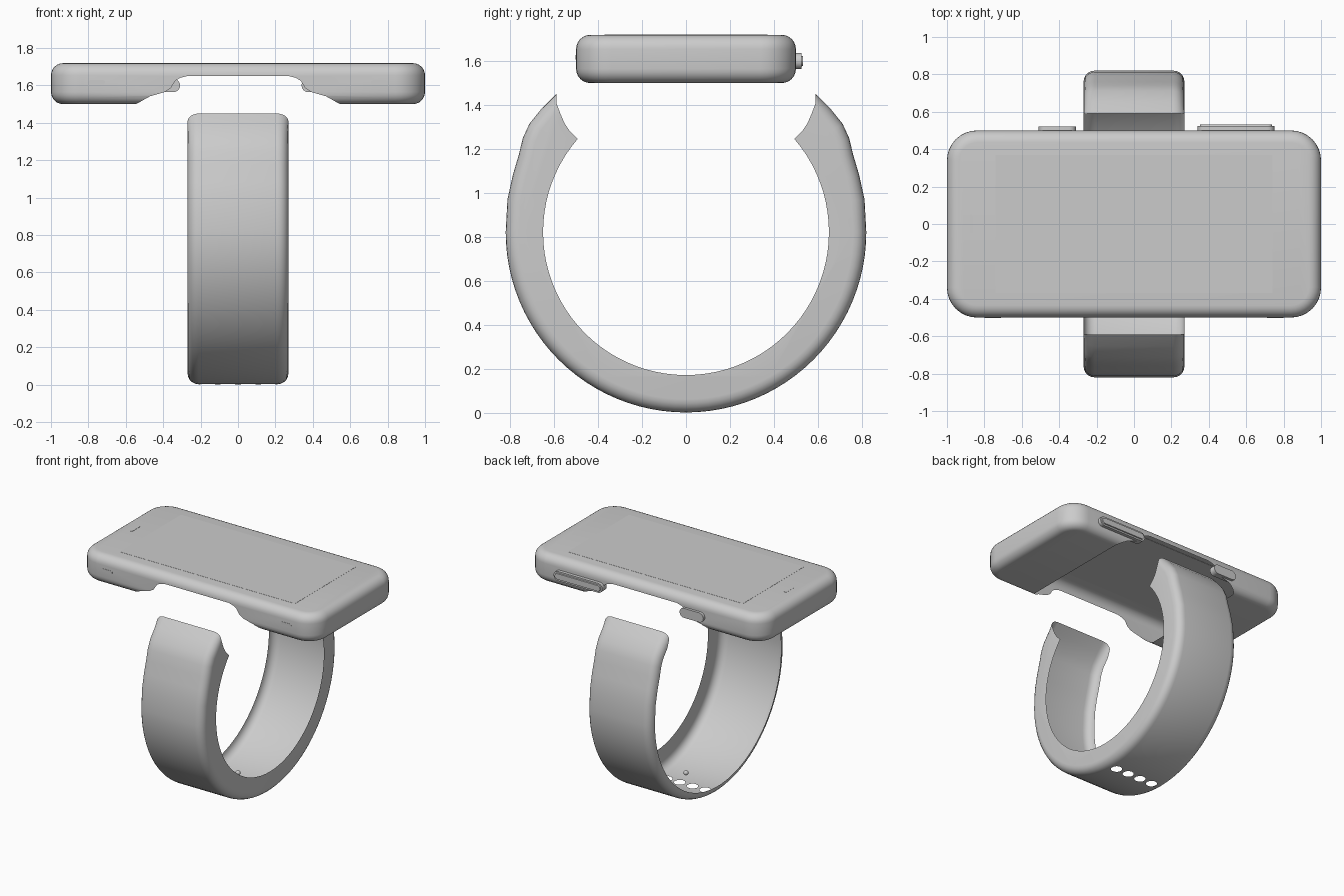
import bpy, bmesh
from math import sin, cos, pi, radians, atan2
from mathutils import Vector

if "Cube" in bpy.data.objects:
    bpy.data.objects.remove(bpy.data.objects["Cube"], do_unlink=True)

grey = bpy.data.materials.new("plain_grey")
grey.use_nodes = True
COLOUR = (0.6, 0.6, 0.6, 1)
grey.diffuse_color = COLOUR
grey.node_tree.nodes["Principled BSDF"].inputs["Base Color"].default_value = COLOUR


def make_object(name, bm):
    bmesh.ops.recalc_face_normals(bm, faces=bm.faces)
    mesh = bpy.data.meshes.new(name)
    bm.to_mesh(mesh)
    bm.free()
    mesh.materials.append(grey)
    obj = bpy.data.objects.new(name, mesh)
    bpy.context.collection.objects.link(obj)
    return obj


def prism(points, offset):
    """Extrude a closed loop of 3D points by an offset vector."""
    bm = bmesh.new()
    face = bm.faces.new([bm.verts.new(p) for p in points])
    new = bmesh.ops.extrude_face_region(bm, geom=[face])["geom"]
    moved = [v for v in new if isinstance(v, bmesh.types.BMVert)]
    bmesh.ops.translate(bm, verts=moved, vec=offset)
    return bm


def rounded_rect(hx, hy, r, steps=8):
    pts = []
    for i, (sx, sy) in enumerate([(1, 1), (-1, 1), (-1, -1), (1, -1)]):
        for k in range(steps + 1):
            a = pi / 2 * (i + k / steps)
            pts.append((sx * (hx - r) + r * cos(a), sy * (hy - r) + r * sin(a)))
    return pts


def smooth(obj, angle=35):
    bpy.ops.object.select_all(action='DESELECT')
    obj.select_set(True)
    bpy.context.view_layer.objects.active = obj
    bpy.ops.object.shade_smooth_by_angle(angle=radians(angle))


def subtract(obj, cutter):
    mod = obj.modifiers.new("cut", 'BOOLEAN')
    mod.operation, mod.solver, mod.object = 'DIFFERENCE', 'EXACT', cutter
    bpy.context.view_layer.objects.active = obj
    bpy.ops.object.modifier_apply(modifier=mod.name)
    bpy.data.objects.remove(cutter, do_unlink=True)


def remove_faces(obj, rule):
    bm = bmesh.new()
    bm.from_mesh(obj.data)
    bm.normal_update()
    bmesh.ops.delete(bm, geom=[f for f in bm.faces if rule(f)], context='FACES')
    bm.to_mesh(obj.data)
    bm.free()


# Slab body: rounded plan with rounded top and bottom rims
BOTTOM, TOP = 1.5, 1.719
bm = prism([(x, y, BOTTOM) for x, y in rounded_rect(1, 0.5, 0.16)], (0, 0, TOP - BOTTOM))
rims = [e for e in bm.edges if abs(e.verts[0].co.z - e.verts[1].co.z) < 0.001]
bmesh.ops.bevel(bm, geom=rims, offset=0.065, segments=6, profile=0.5, affect='EDGES')
body = make_object("slab_body", bm)

# Arched opening under the slab, left open to the hollow inside
half = [(0.56, 1.4), (0.545, 1.5), (0.47, 1.542), (0.39, 1.565), (0.36, 1.585),
        (0.335, 1.625), (0.31, 1.64), (0.27, 1.65)]
arch = half + [(-x, z) for x, z in reversed(half)]
subtract(body, make_object("arch_cutter", prism([(x, -0.7, z) for x, z in arch], (0, 1.4, 0))))


def is_arch_face(f):
    c = f.calc_center_median()
    return abs(c.x) < 0.546 and abs(c.y) < 0.3 and 1.501 < c.z < 1.67


remove_faces(body, is_arch_face)
smooth(body)

# Screen and speaker plates on the top
for name, cx, hx, hy, r in [("screen", 0, 0.74, 0.37, 0.005), ("speaker", -0.87, 0.01, 0.05, 0.009)]:
    pts = [(cx + x, y, TOP - 0.002) for x, y in rounded_rect(hx, hy, r, 3)]
    make_object(name, prism(pts, (0, 0, 0.003)))

# Slot plates on the front
for side, name in [(1, "left_slot"), (-1, "right_slot")]:
    pts = [(side * 0.755 + x, -0.502, 1.617 + z) for x, z in rounded_rect(0.045, 0.011, 0.0105, 4)]
    make_object(name, prism(pts, (0, 0.01, 0)))

# Pill buttons on the back, each with a softened rim and a raised face
for name, cx, hx, depth in [("long_button", 0.545, 0.205, 0.525), ("short_button", -0.41, 0.1, 0.52)]:
    pts = [(cx + x, 0.47, 1.6 + z) for x, z in rounded_rect(hx, 0.036, 0.0355, 6)]
    bm = prism(pts, (0, depth - 0.47, 0))
    cap = [f for f in bm.faces if f.calc_center_median().y > depth - 0.001]
    if name == "long_button":
        bmesh.ops.inset_region(bm, faces=cap, thickness=0.012)
        bmesh.ops.inset_region(bm, faces=cap, thickness=0.002, depth=-0.008)
    smooth(make_object(name, bm))

# Band profile: outer edge, tips and inner edge in the side plane
CENTRE, OUTER, INNER, HALF_WIDTH = 0.822, 0.82, 0.65, 0.27
tip = [(0.812, 0.97), (0.787, 1.084), (0.76, 1.175), (0.742, 1.25), (0.712, 1.315),
       (0.653, 1.388), (0.59, 1.45)]
notch = [(0.588, 1.405), (0.571, 1.36), (0.553, 1.318), (0.53, 1.283)]


def arc(radius, start, end, steps):
    return [(radius * cos(a), CENTRE + radius * sin(a))
            for a in (start + (end - start) * k / steps for k in range(steps + 1))]


def flipped(points):
    return [(-y, z) for y, z in reversed(points)]


inner_start = atan2(1.247 - CENTRE, 0.494)
outer_path = flipped(tip) + arc(OUTER, -pi, 0, 48) + tip
inner_path = notch + arc(INNER, inner_start, -pi - inner_start, 64) + flipped(notch)
bm = prism([(-HALF_WIDTH, y, z) for y, z in outer_path + inner_path], (2 * HALF_WIDTH, 0, 0))

# Round only the outer side edges
outer_keys = {(round(y, 4), round(z, 4)) for y, z in outer_path}


def on_outer(v):
    return (round(v.co.y, 4), round(v.co.z, 4)) in outer_keys


def is_outer_edge(e):
    a, b = e.verts
    if abs(a.co.x - b.co.x) > 0.01:
        return False
    return on_outer(a) and on_outer(b)


bmesh.ops.bevel(bm, geom=[e for e in bm.edges if is_outer_edge(e)], offset=0.06,
                segments=5, profile=0.5, affect='EDGES')
band = make_object("wrist_band", bm)

# Row of four round holes through the bottom of the band
bm = bmesh.new()
for k in range(4):
    made = bmesh.ops.create_cone(bm, cap_ends=True, segments=20, radius1=0.04, radius2=0.04, depth=0.5)
    bmesh.ops.translate(bm, verts=made["verts"], vec=((k - 1.5) * 0.108, 0, 0))
subtract(band, make_object("hole_cutter", bm))


# Keep the outer skin and the left side wall; the band is an open shell
def is_open_face(f):
    c = f.calc_center_median()
    radial = Vector((0, c.y, c.z - CENTRE)).normalized()
    side_wall = f.normal.x > 0.9 and c.x > 0.26
    return not side_wall and f.normal.dot(radial) < 0.1


remove_faces(band, is_open_face)
smooth(band)

# Small bead inside the band
bm = bmesh.new()
bmesh.ops.create_uvsphere(bm, u_segments=12, v_segments=8, radius=0.018)
bmesh.ops.translate(bm, verts=bm.verts, vec=(0, 0, 0.09))
smooth(make_object("inner_bead", bm))
